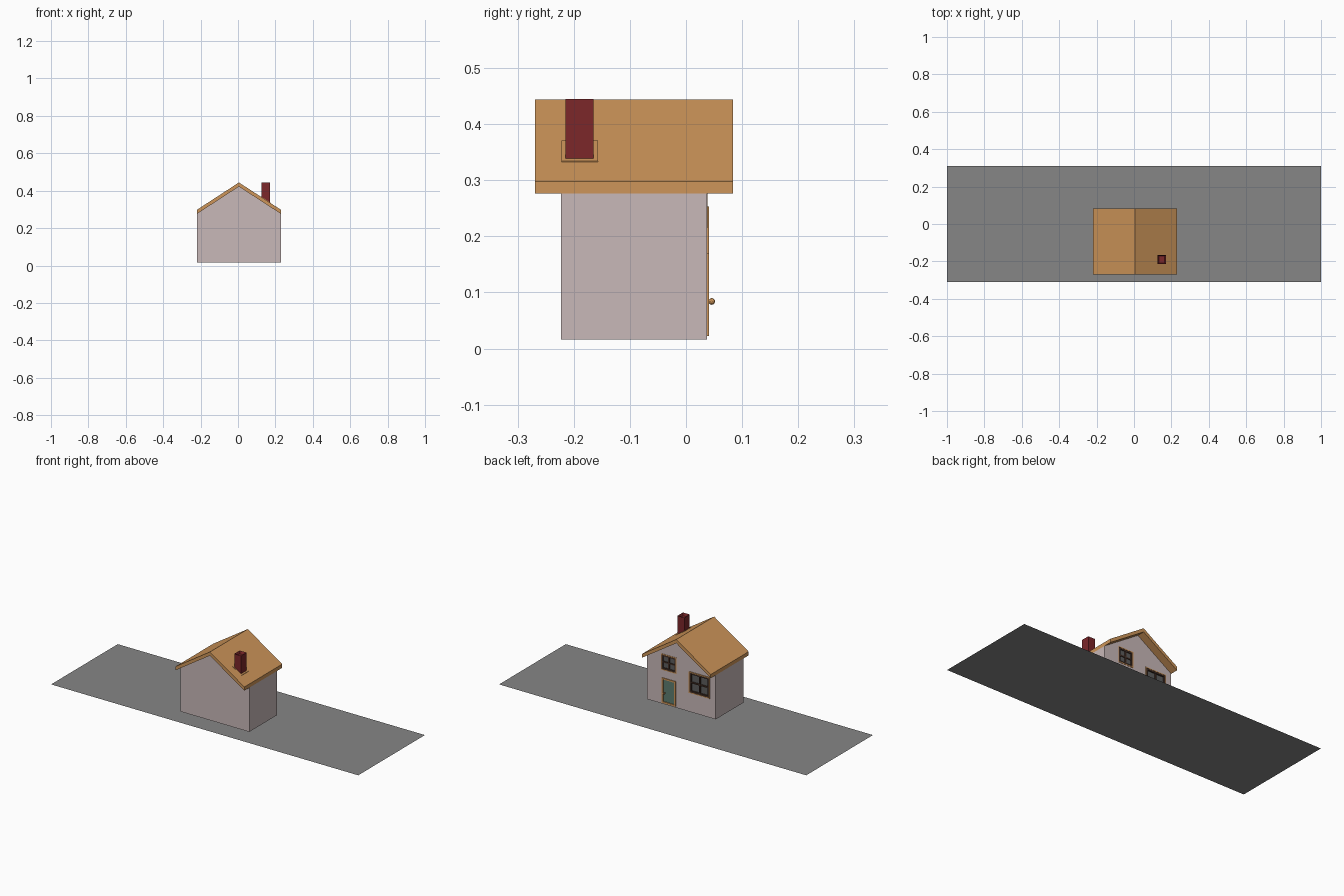
import bpy, bmesh

if "Cube" in bpy.data.objects:
    bpy.data.objects.remove(bpy.data.objects["Cube"])

CX = 0.005            # ridge line
HALF = 0.2245         # half width of house
WALL_Y = 0.037        # wall with the door
BASE, EAVE, RIDGE, THICK = 0.016, 0.298, 0.444, 0.022
SLOPE = (RIDGE - EAVE) / HALF


def material(name, rgb):
    m = bpy.data.materials.new(name)
    m.diffuse_color = (*rgb, 1)
    m.use_nodes = True
    m.node_tree.nodes["Principled BSDF"].inputs["Base Color"].default_value = m.diffuse_color
    return m


GROUND = material("ground_grey", (0.24, 0.24, 0.24))
WALL = material("wall_plaster", (0.58, 0.48, 0.48))
WOOD = material("light_wood", (0.61, 0.30, 0.10))
DARK = material("dark_wood", (0.06, 0.03, 0.02))
GLASS = material("glass", (0.11, 0.11, 0.11))
TEAL = material("door_green", (0.11, 0.20, 0.16))
BRICK = material("brick_red", (0.20, 0.02, 0.023))


def make(name, bm, mat):
    bmesh.ops.recalc_face_normals(bm, faces=bm.faces)
    me = bpy.data.meshes.new(name)
    bm.to_mesh(me)
    bm.free()
    ob = bpy.data.objects.new(name, me)
    bpy.context.collection.objects.link(ob)
    if mat:
        me.materials.append(mat)
    return ob


def add_box(bm, x0, x1, y0, y1, z0, z1):
    vs = bmesh.ops.create_cube(bm, size=1)["verts"]
    for v in vs:
        v.co = (x1 if v.co.x > 0 else x0, y1 if v.co.y > 0 else y0,
                z1 if v.co.z > 0 else z0)


def boxes(name, mat, *dims):
    bm = bmesh.new()
    for d in dims:
        add_box(bm, *d)
    return make(name, bm, mat)


def extrude_y(name, profile, y0, y1, mat):
    """Extrude an x-z outline from y0 to y1."""
    bm = bmesh.new()
    f = bm.faces.new([bm.verts.new((x, y0, z)) for x, z in profile])
    new = bmesh.ops.extrude_face_region(bm, geom=[f])["geom"]
    bmesh.ops.translate(bm, vec=(0, y1 - y0, 0),
                        verts=[g for g in new if isinstance(g, bmesh.types.BMVert)])
    return make(name, bm, mat)


def frame(name, mat, x0, x1, z0, z1, t, y0, y1):
    return boxes(name, mat,
                 (x0, x0 + t, y0, y1, z0, z1), (x1 - t, x1, y0, y1, z0, z1),
                 (x0 + t, x1 - t, y0, y1, z0, z0 + t),
                 (x0 + t, x1 - t, y0, y1, z1 - t, z1))


# ground sheet
bm = bmesh.new()
bm.faces.new([bm.verts.new(p) for p in
              ((-1, -0.31, 0), (1, -0.31, 0), (1, 0.31, 0), (-1, 0.31, 0))])
make("ground", bm, GROUND)

# gabled walls
L, R = CX - HALF, CX + HALF
walls = extrude_y("walls", [(L, BASE), (R, BASE), (R, EAVE - THICK),
                            (CX, RIDGE - THICK), (L, EAVE - THICK)],
                  -0.2225, WALL_Y, WALL)

# roof, overhanging both gables
extrude_y("roof", [(L, EAVE - THICK), (CX, RIDGE - THICK), (R, EAVE - THICK),
                   (R, EAVE), (CX, RIDGE), (L, EAVE)], -0.2687, 0.0836, WOOD)


def recess(name, x0, x1, z0, z1):
    c = boxes(name + "_cutter", None,
              (x0, x1, WALL_Y - 0.01, WALL_Y + 0.02, z0, z1))
    c.hide_render = True
    c.hide_viewport = False
    c.display_type = 'WIRE'
    m = walls.modifiers.new(name, 'BOOLEAN')
    m.operation, m.solver, m.object = 'DIFFERENCE', 'EXACT', c


def window(name, x0, x1, z0, z1, front):
    back = WALL_Y - 0.01
    recess(name, x0, x1, z0, z1)
    frame(name + "_trim", WOOD, x0, x1, z0, z1, 0.005, back, front)
    a0, a1, b0, b1 = x0 + 0.005, x1 - 0.005, z0 + 0.005, z1 - 0.005
    frame(name + "_sash", DARK, a0, a1, b0, b1, 0.009, back, front - 0.001)
    xm, zm, t = (x0 + x1) / 2, (z0 + z1) / 2, 0.004
    boxes(name + "_bars", DARK,
          (xm - t, xm + t, back, front - 0.002, b0, b1),
          (a0, a1, back, front - 0.0025, zm - t, zm + t))
    boxes(name + "_glass", GLASS, (a0, a1, back, back + 0.005, b0, b1))


window("upper_window", 0.036, 0.137, 0.215, 0.310, 0.0385)
window("large_window", -0.183, -0.046, 0.128, 0.253, 0.041)

# door with frame, leaf and knob
recess("door", 0.040, 0.131, 0.022, 0.170)
frame("door_frame", WOOD, 0.040, 0.131, 0.022, 0.170, 0.009, 0.027, 0.041)
boxes("door_leaf", TEAL, (0.049, 0.122, 0.027, 0.036, 0.031, 0.161))
bm = bmesh.new()
bmesh.ops.create_icosphere(bm, subdivisions=2, radius=0.006)
bmesh.ops.translate(bm, verts=bm.verts, vec=(0.111, 0.046, 0.084))
add_box(bm, 0.109, 0.113, 0.035, 0.044, 0.082, 0.086)
make("door_knob", bm, WOOD)

# chimney with a sunken flue
bm = bmesh.new()
add_box(bm, 0.126, 0.170, -0.2144, -0.1646, 0.32, 0.445)
top = max(bm.faces, key=lambda f: f.calc_center_median().z)
bmesh.ops.inset_region(bm, faces=[top], thickness=0.009)
bmesh.ops.translate(bm, verts=top.verts, vec=(0, 0, -0.015))
make("chimney", bm, BRICK)

# sloped flashing around the chimney foot
za, zb = (RIDGE - SLOPE * (x - CX) for x in (0.120, 0.177))
extrude_y("chimney_flashing", [(0.120, za - 0.002), (0.177, zb - 0.002),
                               (0.177, zb + 0.002), (0.120, za + 0.002)],
          -0.222, -0.157, WOOD)
